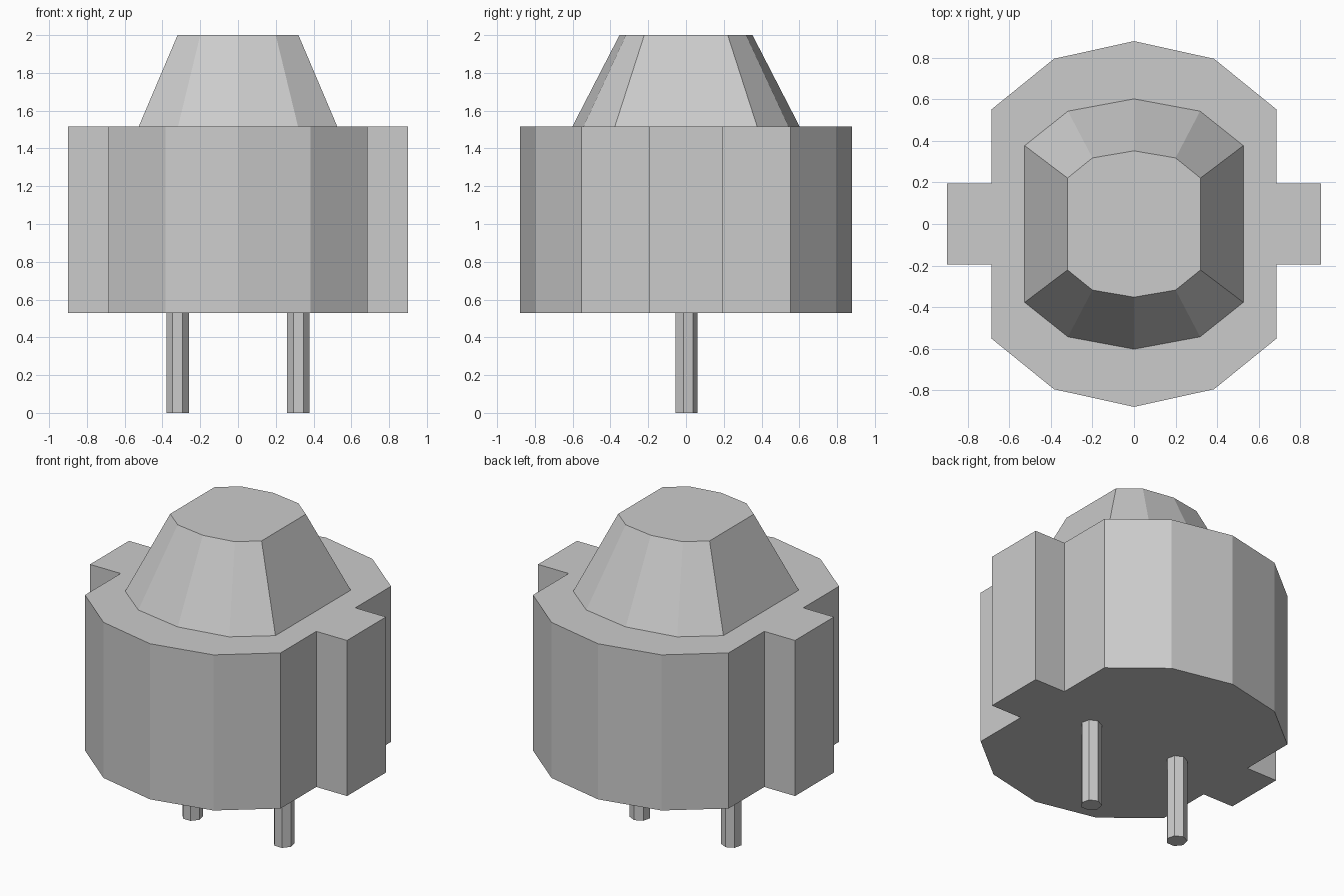
import bpy
import bmesh
from math import sin, cos, tau

if "Cube" in bpy.data.objects:
    bpy.data.objects.remove(bpy.data.objects["Cube"])


def mirrored(quarter):
    """Expand a quarter outline, starting on the +y axis, to a full clockwise loop."""
    right = quarter + [(x, -y) for x, y in reversed(quarter)]
    return right + [(-x, y) for x, y in reversed(right) if x > 0]


def loft(name, lower, upper, z0, z1):
    """Flat-faced closed solid between two outlines with equal point counts."""
    bm = bmesh.new()
    a = [bm.verts.new((x, y, z0)) for x, y in lower]
    b = [bm.verts.new((x, y, z1)) for x, y in upper]
    bm.faces.new(a)
    bm.faces.new(b)
    n = len(a)
    for i in range(n):
        j = (i + 1) % n
        bm.faces.new((a[i], a[j], b[j], b[i]))
    bmesh.ops.recalc_face_normals(bm, faces=bm.faces)
    mesh = bpy.data.meshes.new(name)
    bm.to_mesh(mesh)
    bm.free()
    obj = bpy.data.objects.new(name, mesh)
    bpy.context.collection.objects.link(obj)
    return obj


BODY_BOTTOM, BODY_TOP = 0.53, 1.515

# Faceted body with a rectangular key on each side
body = mirrored([(0, 0.88), (0.385, 0.795), (0.685, 0.552),
                 (0.685, 0.195), (0.9, 0.195)])
loft("body", body, body, BODY_BOTTOM, BODY_TOP)

# Tapered cap
cap_base = mirrored([(0, 0.602), (0.318, 0.543), (0.526, 0.377)])
cap_top = mirrored([(0, 0.352), (0.2, 0.318), (0.32, 0.221)])
loft("cap", cap_base, cap_top, BODY_TOP, 2.0)

# Two seven-sided pins
for side, x in (("left", -0.32), ("right", 0.32)):
    ring = [(x + 0.061 * sin(tau * i / 7), 0.061 * cos(tau * i / 7))
            for i in range(7)]
    loft(side + "_pin", ring, ring, 0.0, BODY_BOTTOM)
